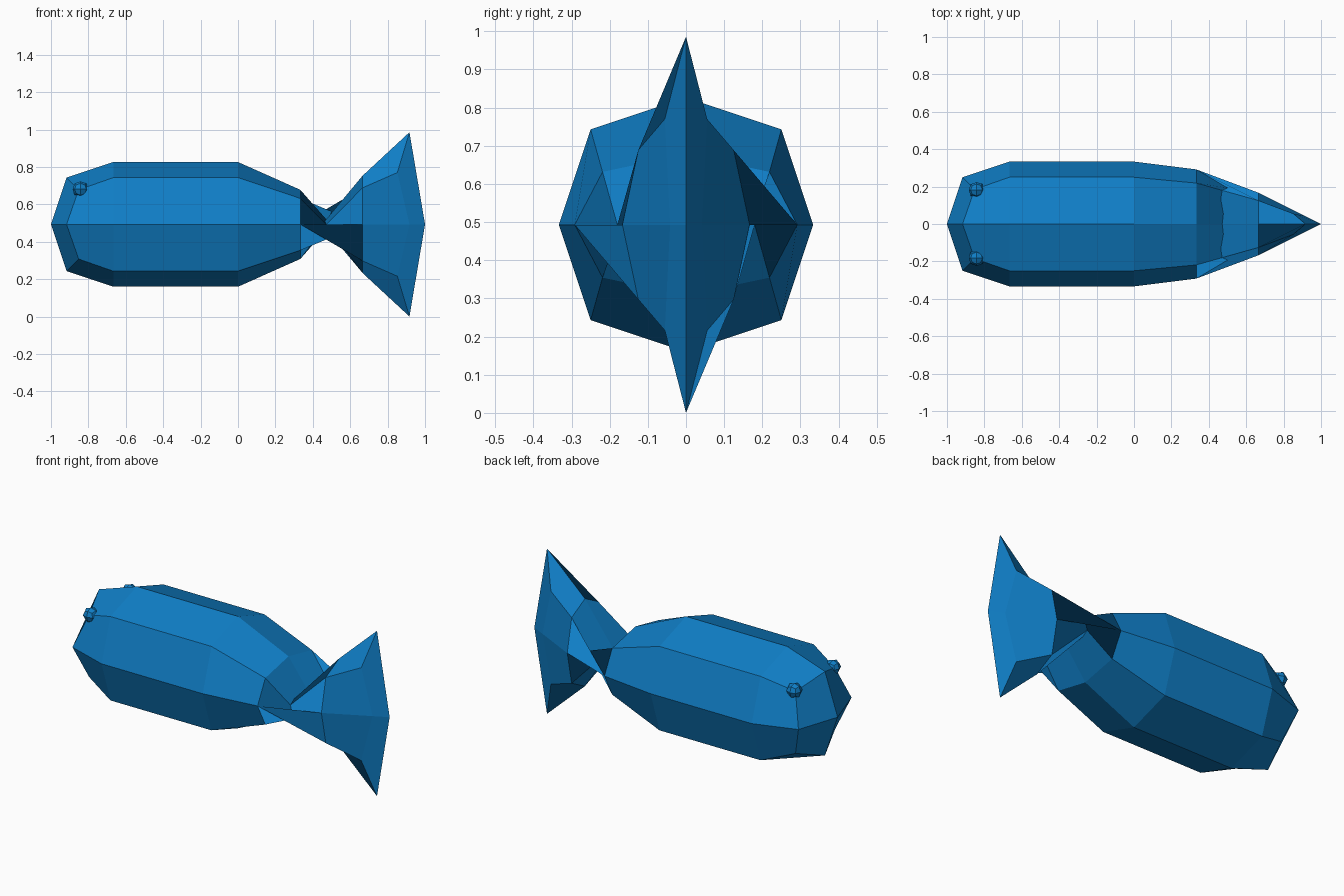
import bpy, bmesh

if "Cube" in bpy.data.objects:
    bpy.data.objects.remove(bpy.data.objects["Cube"])

T = 1 / 3          # half width of the body cage
FIN = 0.855        # half height of the tail cage
MID = 0.493        # height of the fish's centre line

blue = bpy.data.materials.new("blue")
blue.diffuse_color = (0.005, 0.21, 0.57, 1)
blue.use_nodes = True
blue.node_tree.nodes["Principled BSDF"].inputs["Base Color"].default_value = blue.diffuse_color


def cage_object(name, rings):
    """Loft square rings (x, half y, half z), cap both ends, subdivide once."""
    bm = bmesh.new()
    loops = [[bm.verts.new((x, sy * hy, sz * hz))
              for sy, sz in ((1, 1), (-1, 1), (-1, -1), (1, -1))]
             for x, hy, hz in rings]
    for a, b in zip(loops, loops[1:]):
        for i in range(4):
            j = (i + 1) % 4
            bm.faces.new((a[i], b[i], b[j], a[j]))
    bm.faces.new(loops[0])
    bm.faces.new(loops[-1][::-1])
    bmesh.ops.reverse_faces(bm, faces=bm.faces[:])
    # face the front part outwards
    bm.normal_update()
    bm.faces.ensure_lookup_table()
    if bm.faces[0].normal.z < 0:
        bmesh.ops.reverse_faces(bm, faces=bm.faces[:])
    mesh = bpy.data.meshes.new(name)
    bm.to_mesh(mesh)
    bm.free()
    mesh.materials.append(blue)
    obj = bpy.data.objects.new(name, mesh)
    bpy.context.collection.objects.link(obj)
    sub = obj.modifiers.new("round", 'SUBSURF')
    sub.levels = sub.render_levels = 1
    sub.use_limit_surface = False
    return obj


# Body and tail: the last ring is pinched flat and turned over, so the
# faces cross at the tail root and flare out into the fin
body = cage_object("fish_body", [(-1, T, T), (-T, T, T), (T, T, T), (1, 0, -FIN)])
body.location.z = MID

# Eyes: small rounded cubes on the upper corners of the head
E = 1 / 24
for side, label in ((1, "left"), (-1, "right")):
    eye = cage_object(label + "_eye", [(-E, E, E), (E, E, E)])
    eye.location = (-0.842, side * 0.182, MID + 0.188)

# Bake the control cages into their rounded shapes: plain subdivision
# points are kept rather than being pulled to the limit surface
bpy.context.view_layer.update()
